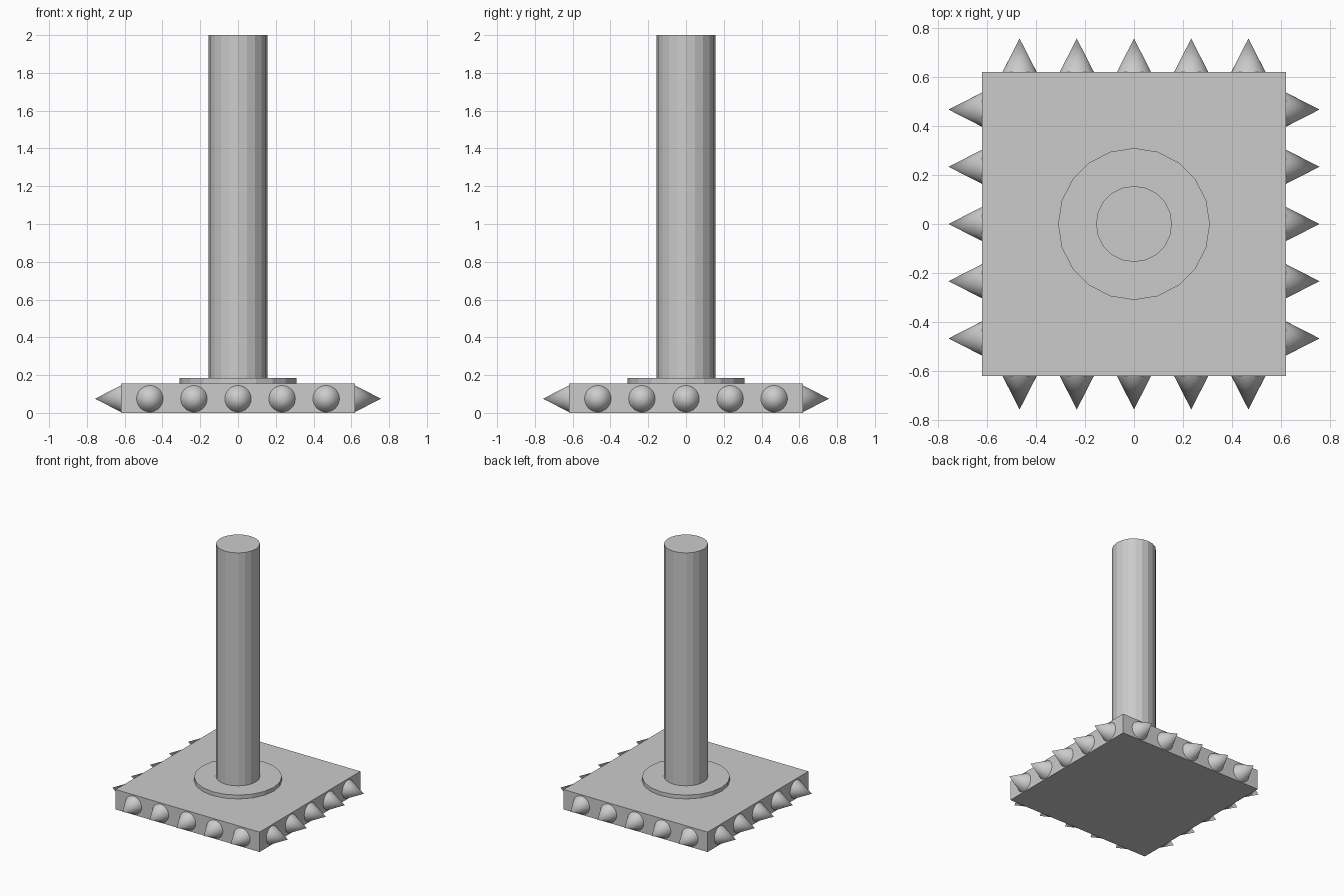
import bpy
from math import pi, cos, sin

if "Cube" in bpy.data.objects:
    bpy.data.objects.remove(bpy.data.objects["Cube"])

HALF, THICK = 0.62, 0.155      # base plate
COLLAR_TOP, TOP = 0.185, 2.0
SPIKE_R, SPIKE_H, SPIKE_Z = 0.07, 0.137, 0.075


def cylinder(name, radius, z0, z1):
    bpy.ops.mesh.primitive_cylinder_add(vertices=20, radius=radius, depth=z1 - z0,
                                        location=(0, 0, (z0 + z1) / 2))
    bpy.context.object.name = name


# square base plate
bpy.ops.mesh.primitive_cube_add(size=1, location=(0, 0, THICK / 2))
plate = bpy.context.object
plate.name = "base_plate"
plate.scale = (2 * HALF, 2 * HALF, THICK)

# collar and faceted post
cylinder("collar", 0.31, THICK, COLLAR_TOP)
cylinder("post", 0.155, COLLAR_TOP, TOP)

# five spikes along each side of the plate
for side in range(4):
    a = side * pi / 2
    out = HALF + SPIKE_H / 2
    for i in range(-2, 3):
        t = i * 0.2335
        bpy.ops.mesh.primitive_cone_add(
            vertices=32, radius1=SPIKE_R, radius2=0, depth=SPIKE_H,
            location=(out * cos(a) - t * sin(a), out * sin(a) + t * cos(a), SPIKE_Z),
            rotation=(0, pi / 2, a))
        bpy.context.object.name = f"spike_{side + 1}_{i + 3}"
        bpy.ops.object.shade_smooth_by_angle()
